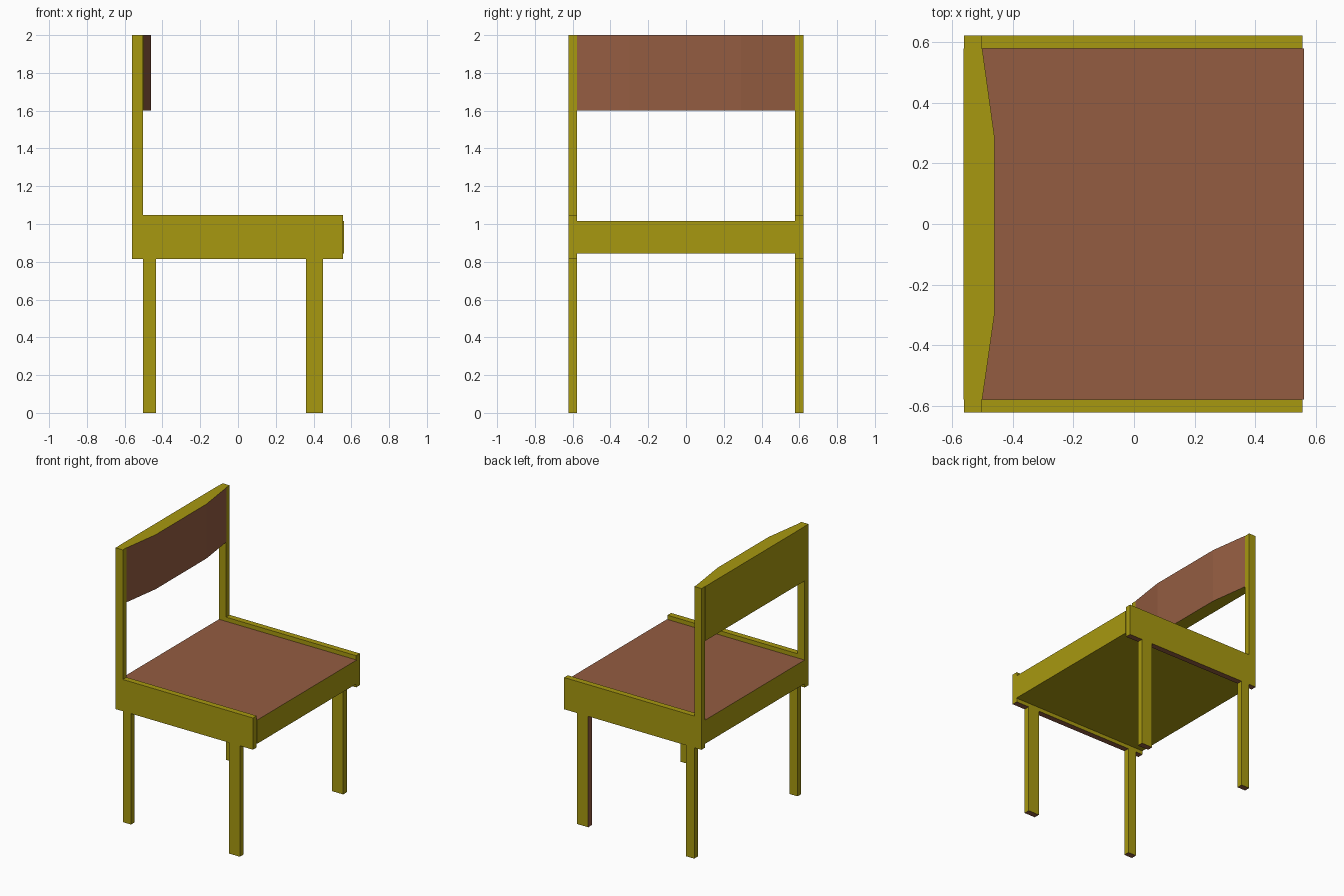
import bpy

if "Cube" in bpy.data.objects:
    bpy.data.objects.remove(bpy.data.objects["Cube"])


def material(name, rgb):
    m = bpy.data.materials.new(name)
    m.diffuse_color = (*rgb, 1.0)
    m.use_nodes = True
    m.node_tree.nodes["Principled BSDF"].inputs["Base Color"].default_value = m.diffuse_color
    return m


OLIVE = material("olive_wood", (0.39, 0.315, 0.005))
BROWN = material("brown_leather", (0.295, 0.108, 0.053))


def prism(name, outline, z0, z1, is_brown):
    """Extrude a counter-clockwise xy outline; is_brown(normal) picks brown faces."""
    n = len(outline)
    verts = [(x, y, z) for z in (z0, z1) for x, y in outline]
    faces = [tuple(reversed(range(n))), tuple(range(n, 2 * n))]
    faces += [(i, (i + 1) % n, n + (i + 1) % n, n + i) for i in range(n)]
    mesh = bpy.data.meshes.new(name)
    mesh.from_pydata(verts, [], faces)
    mesh.materials.append(OLIVE)
    mesh.materials.append(BROWN)
    for p in mesh.polygons:
        p.material_index = int(is_brown(p.normal))
    obj = bpy.data.objects.new(name, mesh)
    bpy.context.collection.objects.link(obj)
    return obj


def box(name, x0, x1, y0, y1, z0, z1, is_brown):
    return prism(name, [(x0, y0), (x1, y0), (x1, y1), (x0, y1)], z0, z1, is_brown)


def top(n):
    return n.z > 0.9


def bottom(n):
    return n.z < -0.9


def bottom_or_rear(n):
    return n.z < -0.9 or n.x < -0.9


# Seat slab with brown top
box("seat", -0.56, 0.56, -0.578, 0.578, 0.843, 1.017, top)

# Backrest: flat rear, faceted brown front
prism("backrest",
      [(-0.562, -0.578), (-0.50, -0.578), (-0.46, -0.30),
       (-0.46, 0.29), (-0.50, 0.578), (-0.562, 0.578)],
      1.60, 2.0, lambda n: n.x > 0.5)

# Side frames: L-shaped rail and post, plus two legs each
for side, y0, y1 in (("right", -0.621, -0.578), ("left", 0.578, 0.621)):
    box(side + "_rail", -0.56, 0.556, y0, y1, 0.815, 1.048, bottom)
    box(side + "_back_post", -0.56, -0.502, y0, y1, 1.048, 2.0, lambda n: False)
    box(side + "_back_leg", -0.502, -0.435, y0, y1, 0.0, 0.815, bottom)
    box(side + "_front_leg", 0.36, 0.45, y0, y1, 0.0, 0.815, bottom_or_rear)
